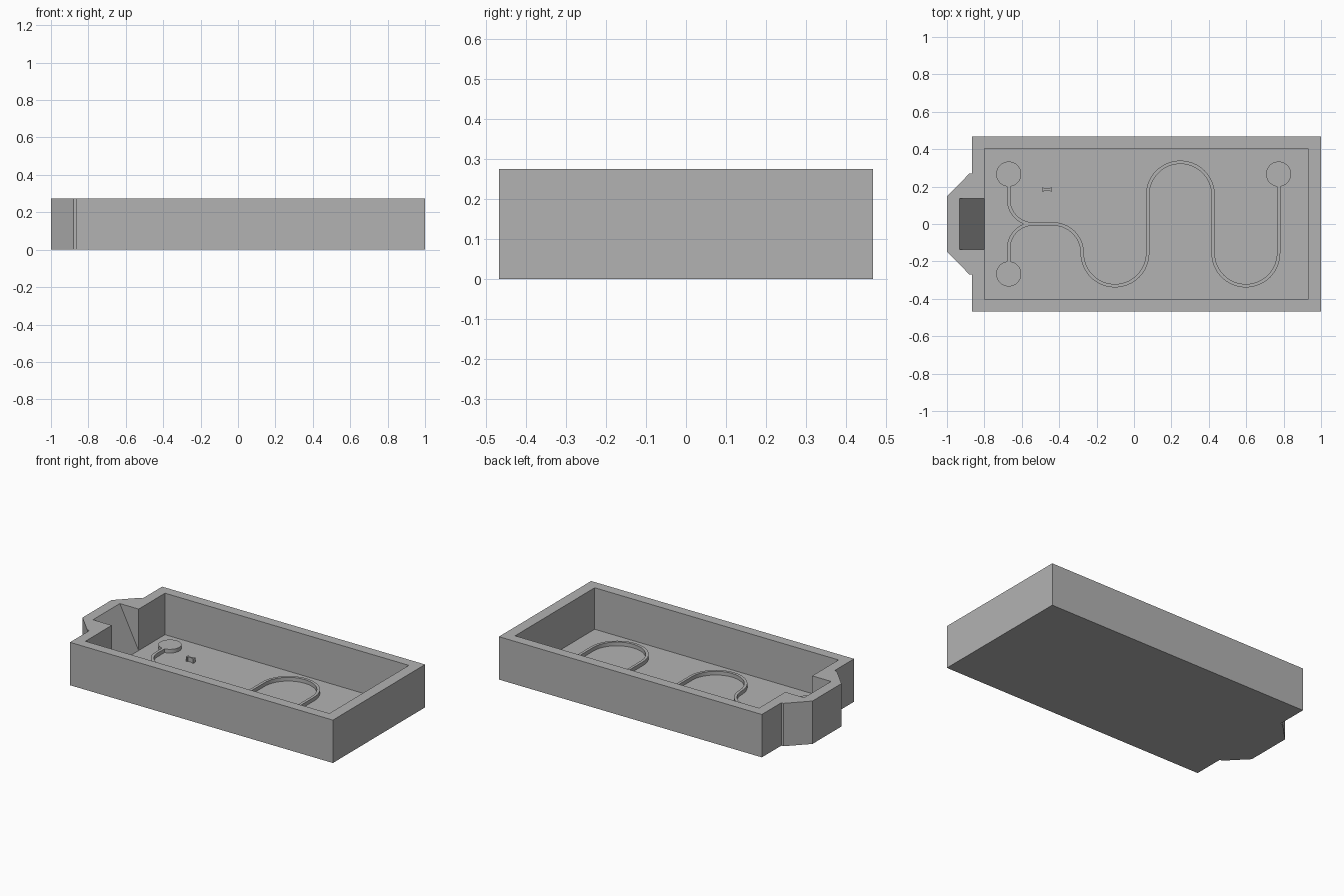
import bpy, bmesh
from math import sin, cos, radians
from mathutils import Vector

cube = bpy.data.objects.get("Cube")
if cube:
    bpy.data.objects.remove(cube, do_unlink=True)

HEIGHT, FLOOR, SUNK = 0.275, 0.009, 0.004
RIDGE_TOP = 0.033

grey = bpy.data.materials.new("matte grey")
grey.use_nodes = True
grey.diffuse_color = (0.45, 0.45, 0.45, 1)
grey.node_tree.nodes["Principled BSDF"].inputs["Base Color"].default_value = grey.diffuse_color


def prism(name, points, offset):
    """Extrude a flat outline of 3D points along an offset."""
    bm = bmesh.new()
    face = bm.faces.new([bm.verts.new(p) for p in points])
    ext = bmesh.ops.extrude_face_region(bm, geom=[face])
    moved = [v for v in ext["geom"] if isinstance(v, bmesh.types.BMVert)]
    bmesh.ops.translate(bm, verts=moved, vec=offset)
    bmesh.ops.recalc_face_normals(bm, faces=bm.faces)
    mesh = bpy.data.meshes.new(name)
    bm.to_mesh(mesh)
    bm.free()
    mesh.materials.append(grey)
    obj = bpy.data.objects.new(name, mesh)
    bpy.context.collection.objects.link(obj)
    return obj


def upright(name, outline, bottom, top):
    return prism(name, [(x, y, bottom) for x, y in outline], (0, 0, top - bottom))


def cut(obj, cutter):
    cutter.hide_render = True
    mod = obj.modifiers.new("cut", "BOOLEAN")
    mod.operation, mod.solver, mod.object = "DIFFERENCE", "EXACT", cutter
    bpy.context.view_layer.objects.active = obj
    bpy.ops.object.modifier_apply(modifier=mod.name)
    bpy.data.objects.remove(cutter, do_unlink=True)


def arc(cx, cy, r, start, end, steps=20):
    angles = [radians(start + (end - start) * i / steps) for i in range(steps + 1)]
    return [(cx + r * cos(a), cy + r * sin(a)) for a in angles]


def ridge(name, path, half=0.009):
    """Raised rectangular strip following a path on the tray floor."""
    pts = [Vector(p) for p in path]
    left, right = [], []
    for i, p in enumerate(pts):
        d = (pts[min(i + 1, len(pts) - 1)] - pts[max(i - 1, 0)]).normalized()
        side = Vector((-d.y, d.x)) * half
        left.append(p + side)
        right.append(p - side)
    obj = upright(name, left + right[::-1], SUNK, RIDGE_TOP)
    obj.data.shade_smooth()
    with bpy.context.temp_override(object=obj, active_object=obj, selected_objects=[obj],
                                   selected_editable_objects=[obj]):
        bpy.ops.object.shade_smooth_by_angle(angle=radians(30))
    return obj


# Tray body with a chamfered spout block on the right end
half_outline = [(1, 0.467), (-0.865, 0.467), (-0.865, 0.27), (-0.88, 0.27), (-1, 0.147)]
tray = upright("tray", half_outline + [(x, -y) for x, y in half_outline[::-1]], 0, HEIGHT)

# Rectangular basin
basin = [(-0.8, -0.403), (0.93, -0.403), (0.93, 0.403), (-0.8, 0.403)]
cut(tray, upright("basin_cutter", basin, FLOOR, 0.5))

# Sloped pouring notch, running from the rim to the basin floor
drop = HEIGHT - FLOOR
notch = [(-0.8, FLOOR), (-0.7, 0.1), (-0.7, FLOOR + 1.5 * drop), (-1.0, FLOOR + 1.5 * drop)]
cut(tray, prism("notch_cutter", [(x, -0.136, z) for x, z in notch], (0, 0.272, 0)))

# Serpentine channel ridge
R, BEND_Y, X0 = 0.175, 0.155, -0.277
path = [(-0.54, 0)] + arc(X0 - BEND_Y, -BEND_Y, BEND_Y, 90, 0)
for i in range(3):
    sign = 1 if i % 2 else -1
    path += arc(X0 + R * (2 * i + 1), sign * BEND_Y, R, 180, 180 - sign * 180, 32)
path.append((X0 + 6 * R, 0.22))
# The first bend already starts level with the end of the inlet curve
clean = [p for i, p in enumerate(path) if i == 0 or (Vector(p) - Vector(path[i - 1])).length > 1e-4]
ridge("serpentine_channel", clean)

# Two inlet branches that merge into the channel
for name, s in (("left_inlet", 1), ("right_inlet", -1)):
    branch = [(-0.67, 0.22)] + arc(-0.54, 0.13, 0.13, 180, 270)
    ridge(name + "_channel", [(x, s * y) for x, y in branch])

# Round reservoirs at the channel ends
for name, x, y in (("back_inlet_disc", -0.67, 0.267), ("front_inlet_disc", -0.67, -0.267),
                   ("outlet_disc", 0.773, 0.267)):
    disc = upright(name, arc(x, y, 0.067, 0, 354.375, 63), SUNK, RIDGE_TOP)
    with bpy.context.temp_override(object=disc, active_object=disc, selected_objects=[disc],
                                   selected_editable_objects=[disc]):
        bpy.ops.object.shade_smooth_by_angle(angle=radians(30))

# Small alignment peg with flared ends
quarter = [(0.026, 0.011), (0.018, 0.011), (0.016, 0.005)]
top = quarter + [(-x, y) for x, y in quarter[::-1]]
peg = [(x - 0.465, y + 0.184) for x, y in top + [(x, -y) for x, y in top[::-1]]]
upright("alignment_peg", peg, SUNK, 0.038)
